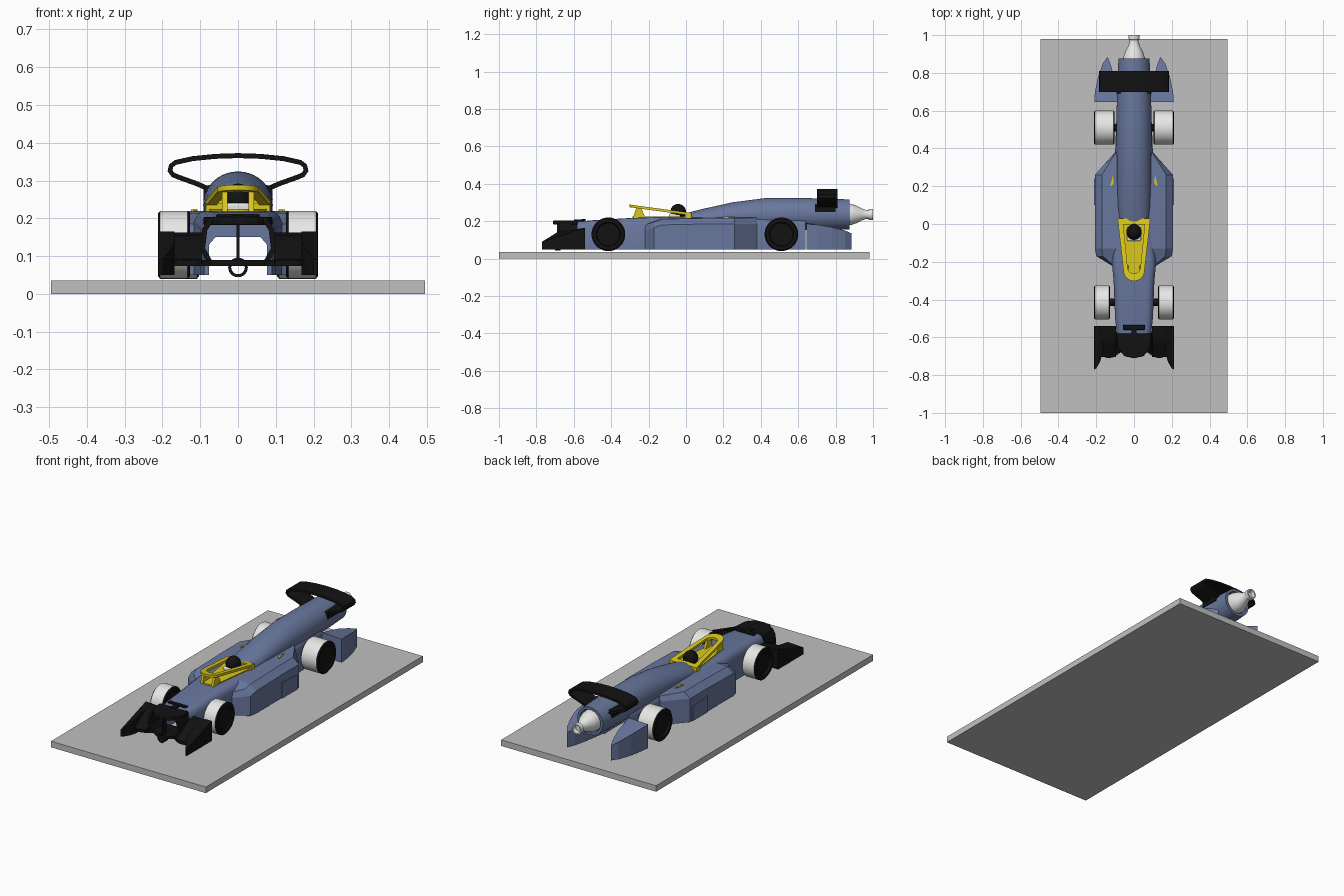
import bpy, bmesh, math
from mathutils import Vector

if "Cube" in bpy.data.objects:
    bpy.data.objects.remove(bpy.data.objects["Cube"])


def material(name, rgb):
    m = bpy.data.materials.new(name)
    m.diffuse_color = (*rgb, 1)
    m.use_nodes = True
    m.node_tree.nodes["Principled BSDF"].inputs["Base Color"].default_value = m.diffuse_color
    return m


BLUE = material("body blue", (0.14, 0.185, 0.34))
GREY = material("base grey", (0.53, 0.53, 0.53))
WHITE = material("off white", (0.8, 0.8, 0.79))
BLACK = material("black", (0.006, 0.006, 0.006))
YELLOW = material("yellow", (0.70, 0.58, 0.01))


def finish(name, bm, mats, smooth=True, bevel=0):
    bmesh.ops.recalc_face_normals(bm, faces=bm.faces[:])
    me = bpy.data.meshes.new(name)
    bm.to_mesh(me)
    bm.free()
    ob = bpy.data.objects.new(name, me)
    bpy.context.collection.objects.link(ob)
    for m in mats if isinstance(mats, list) else [mats]:
        me.materials.append(m)
    if smooth:
        bpy.ops.object.select_all(action='DESELECT')
        ob.select_set(True)
        bpy.context.view_layer.objects.active = ob
        bpy.ops.object.shade_smooth_by_angle(angle=math.radians(35))
    if bevel:
        b = ob.modifiers.new("soft edges", 'BEVEL')
        b.width, b.segments = bevel, 2
    return ob


def loft(name, rings, mat, **kw):
    """Skin a list of equal-length rings and cap both ends."""
    bm = bmesh.new()
    vs = [[bm.verts.new(p) for p in r] for r in rings]
    n = len(rings[0])
    for a, b in zip(vs, vs[1:]):
        for i in range(n):
            bm.faces.new((a[i], a[(i + 1) % n], b[(i + 1) % n], b[i]))
    bm.faces.new(vs[0])
    bm.faces.new(vs[-1])
    return finish(name, bm, mat, **kw)


def prism(name, pts, axis, a, b, mat, **kw):
    """Extrude a 2D outline along an axis from a to b."""
    def place(p, t):
        q = list(p)
        q.insert("xyz".index(axis), t)
        return q
    return loft(name, [[place(p, t) for p in pts] for t in (a, b)], mat, **kw)


def box(name, x, y, z, mat, **kw):
    return prism(name, [(x[0], y[0]), (x[1], y[0]), (x[1], y[1]), (x[0], y[1])], 'z', *z, mat, **kw)


def strip(path, t):
    """Outline of a constant-thickness ribbon around a 2D path."""
    left, right = [], []
    for i, p in enumerate(path):
        a, b = Vector(path[max(i - 1, 0)]), Vector(path[min(i + 1, len(path) - 1)])
        d = (b - a).normalized() * t / 2
        left.append((p[0] - d.y, p[1] + d.x))
        right.append((p[0] + d.y, p[1] - d.x))
    return left + right[::-1]


def lathe(name, profile, start, axis, mat, n=40, **kw):
    """Revolve (distance, radius) pairs about an x or y axis."""
    rings = []
    for d, r in profile:
        ring = []
        for i in range(n):
            c, s = r * math.cos(i * math.tau / n), r * math.sin(i * math.tau / n)
            o = (d, c, s) if axis == 'x' else (c, d, s)
            ring.append([start[k] + o[k] for k in range(3)])
        rings.append(ring)
    return loft(name, rings, mat, **kw)


# Display base
box("display_base", (-0.495, 0.495), (-1, 0.98), (0, 0.035), GREY, smooth=False)


# Main hull: arched shell, open underneath
def hull_ring(y, w, top):
    half = [(w, 0.05), (w, top - 0.035), (w - 0.008, top - 0.014), (w - 0.022, top - 0.003), (w - 0.04, top)]
    inner = [(-0.077, 0.05), (-0.077, 0.13), (-0.06, 0.15), (0.06, 0.15), (0.077, 0.13), (0.077, 0.05)]
    return [(x, y, z) for x, z in half + [(-x, z) for x, z in half[::-1]] + inner]


loft("hull", [hull_ring(*s) for s in [(-0.59, 0.09, 0.197), (-0.5, 0.1, 0.205), (-0.3, 0.108, 0.217),
                                      (-0.2, 0.118, 0.22), (0.0, 0.105, 0.22), (0.38, 0.1, 0.22),
                                      (0.64, 0.09, 0.22)]], BLUE)

# Engine cover that becomes a round tail tube
cover = []
for y, w, zc, h in [(0.0, 0.075, 0.205, 0.038), (0.1, 0.085, 0.213, 0.055), (0.25, 0.09, 0.225, 0.076),
                    (0.42, 0.092, 0.233, 0.09), (0.6, 0.092, 0.236, 0.088), (0.76, 0.088, 0.236, 0.085),
                    (0.875, 0.082, 0.236, 0.08), (0.875, 0.066, 0.236, 0.066), (0.85, 0.062, 0.236, 0.062)]:
    cover.append([(w * math.cos(i * math.tau / 40), y, max(0.152, zc + h * math.sin(i * math.tau / 40)))
                  for i in range(40)])
loft("engine_cover", cover, BLUE)

# Tail nozzle
lathe("tail_nozzle", [(0, 0.06), (0.04, 0.057), (0.07, 0.048), (0.1, 0.032), (0.12, 0.025), (0.135, 0.024),
                      (0.137, 0.03), (0.16, 0.03), (0.16, 0.022), (0.14, 0.018)], (0, 0.84, 0.236), 'y', WHITE)

for s, side in ((1, "right"), (-1, "left")):
    # Side pod with chamfered shoulder, tapered at both ends
    def pod_ring(y, x, top):
        return [(s * a, y, b) for a, b in [(0.085, 0.05), (x, 0.05), (x, top - 0.035),
                                           (x - (x - 0.085) * 0.3, top - 0.004), (0.085, top)]]
    loft("side_pod_" + side, [pod_ring(*r) for r in [(-0.22, 0.118, 0.185), (-0.17, 0.2, 0.2), (-0.13, 0.207, 0.215),
                                                     (0.1, 0.207, 0.22), (0.26, 0.207, 0.22),
                                                     (0.38, 0.1, 0.22)]], BLUE, smooth=False)
    # Low panel on the pod flank
    prism("pod_panel_" + side, [(0.1, 0.05), (0.24, 0.05), (0.24, 0.132), (0.1, 0.142)], 'x',
          s * 0.2, s * 0.212, BLUE, smooth=False)

    # Rear fin, pointed towards the tail
    outline = [(0.085, 0.645), (0.21, 0.645), (0.207, 0.7), (0.19, 0.78), (0.165, 0.85), (0.14, 0.885),
               (0.122, 0.84), (0.105, 0.77)]
    tops = [0.19, 0.185, 0.182, 0.168, 0.15, 0.135, 0.15, 0.17]
    loft("rear_fin_" + side, [[(s * x, y, 0.05) for x, y in outline],
                              [(s * x, y, t) for (x, y), t in zip(outline, tops)]], BLUE, smooth=False)

    # Wheels: pale tread, black side faces
    for end, y, x0 in (("front", -0.415, 0.127), ("rear", 0.51, 0.103)):
        w = 0.212 - x0
        ob = lathe(f"{end}_wheel_{side}", [(0.012, 0.06), (0, 0.066), (0, 0.083), (0.006, 0.09), (w - 0.006, 0.09),
                                           (w, 0.083), (w, 0.066), (w - 0.008, 0.06)],
                   (s * x0 if s > 0 else -0.212, y, 0.13), 'x', [WHITE, BLACK])
        for p in ob.data.polygons:
            r = math.hypot(p.center.y - y, p.center.z - 0.13)
            p.material_index = 0 if r > 0.087 else 1
        lathe(f"{end}_axle_{side}", [(0, 0.02), (0.06, 0.02)], (0.085 if s > 0 else -0.145, y, 0.13), 'x', BLACK, n=16)

    # Front wing end plate and flap
    end_plan = [(0.168, -0.54), (0.211, -0.54), (0.211, -0.77), (0.2, -0.765), (0.18, -0.73), (0.168, -0.69)]
    loft("wing_end_plate_" + side,
         [[(s * x, y, 0.05) for x, y in end_plan],
          [(s * x, y, min(0.165, 0.09 + (y + 0.77) * 0.62)) for x, y in end_plan]], BLACK, smooth=False)
    flap = strip([(-0.7, 0.084), (-0.67, 0.1), (-0.63, 0.13), (-0.59, 0.148), (-0.54, 0.155)], 0.016)
    prism("wing_flap_" + side, flap, 'x', s * 0.095, s * 0.175, BLACK)
    # Strut joining the wing to the nose
    prism("wing_strut_" + side, [(s * x, z) for x, z in strip([(0.07, 0.2), (0.088, 0.17), (0.094, 0.12), (0.075, 0.085)],
                                                           0.014)], 'y', -0.68, -0.58, BLACK)
    # Small painted marks on the pod top
    prism("pod_mark_" + side, [(s * 0.107, 0.22), (s * 0.118, 0.2), (s * 0.125, 0.2), (s * 0.112, 0.26)],
          'z', 0.215, 0.224, YELLOW, smooth=False)
    # Cockpit guard post
    prism("guard_post_" + side, [(-0.285, 0.213), (-0.215, 0.213), (-0.24, 0.272), (-0.265, 0.275)], 'x',
          s * 0.028, s * 0.042, YELLOW, smooth=False)

# Front wing lower plane with scalloped leading edge
lower = [(0.17, -0.57), (-0.17, -0.57)]
for i in range(25):
    x = -0.17 + 0.34 * i / 24
    lower.append((x, -0.675 - 0.035 * abs(math.cos(x * math.pi / 0.133))))
prism("wing_lower_plane", lower, 'z', 0.074, 0.09, BLACK)

# Upper nose plate, centre post, tow ring and sensor bar
prism("nose_plate", [(0.092, -0.58), (-0.092, -0.58), (-0.085, -0.66), (-0.05, -0.7), (0, -0.71), (0.05, -0.7),
                     (0.085, -0.66)], 'z', 0.182, 0.204, BLACK, bevel=0.004)
box("wing_post", (-0.004, 0.004), (-0.69, -0.66), (0.08, 0.19), BLACK, smooth=False)
ring = [(0.022 * math.cos(a * math.tau / 24), 0.07 + 0.022 * math.sin(a * math.tau / 24)) for a in range(25)]
prism("tow_ring", strip(ring, 0.008), 'y', -0.7, -0.67, BLACK)
box("sensor_bar", (-0.058, 0.058), (-0.56, -0.535), (0.203, 0.211), BLACK, bevel=0.003)
box("sensor_stem", (-0.014, 0.014), (-0.6, -0.54), (0.195, 0.209), BLACK)

# Rear wing: flattened loop, bowed along the top
half = [(0.065, 0.272), (0.11, 0.292), (0.155, 0.308), (0.172, 0.315), (0.18, 0.326), (0.177, 0.339),
        (0.165, 0.348), (0.12, 0.358), (0.06, 0.364)]
loop = half + [(0, 0.366)] + [(-x, z) for x, z in half[::-1]]
prism("rear_wing", strip(loop, 0.013), 'y', 0.7, 0.81, BLACK)
for s in (-1, 1):
    prism("rear_wing_mount", [(s * 0.078, 0.25), (s * 0.092, 0.25), (s * 0.09, 0.286), (s * 0.06, 0.29)],
          'y', 0.69, 0.8, BLACK, smooth=False)


# Cockpit: floor plate and tilted guard ring
def cockpit_outline(w0, w1, y0, y1):
    arc = [(w1 * math.cos(a * math.pi / 12), y1 + w1 * (1 - math.sin(a * math.pi / 12))) for a in range(13)]
    return [(w0, y0)] + arc + [(-w0, y0)]


prism("cockpit_floor", cockpit_outline(0.08, 0.045, 0.03, -0.285), 'z', 0.21, 0.225, YELLOW)
outer = cockpit_outline(0.087, 0.056, 0.03, -0.302)
inner = cockpit_outline(0.057, 0.034, 0.0, -0.262)
tilt = lambda y, dz: 0.239 + (0.03 - y) * 0.135 + dz
loops = [[(x, y, tilt(y, d)) for x, y in o] for o, d in ((outer, -0.009), (outer, 0.005), (inner, 0.005), (inner, -0.009))]
bm = bmesh.new()
vs = [[bm.verts.new(p) for p in r] for r in loops]
for k in range(4):
    a, b = vs[k], vs[(k + 1) % 4]
    for i in range(len(a)):
        j = (i + 1) % len(a)
        bm.faces.new((a[i], a[j], b[j], b[i]))
finish("cockpit_guard", bm, YELLOW)
box("cockpit_back", (-0.085, 0.085), (-0.005, 0.03), (0.212, 0.24), YELLOW, smooth=False)

# Driver: helmet and pale shoulders
bm = bmesh.new()
bmesh.ops.create_uvsphere(bm, u_segments=24, v_segments=14, radius=0.042)
bmesh.ops.translate(bm, verts=bm.verts, vec=(0, -0.042, 0.25))
bmesh.ops.scale(bm, verts=bm.verts, vec=(0.95, 1, 1))
finish("helmet", bm, BLACK)
box("driver_shoulders", (-0.036, 0.036), (-0.09, -0.03), (0.215, 0.24), WHITE, bevel=0.006)
